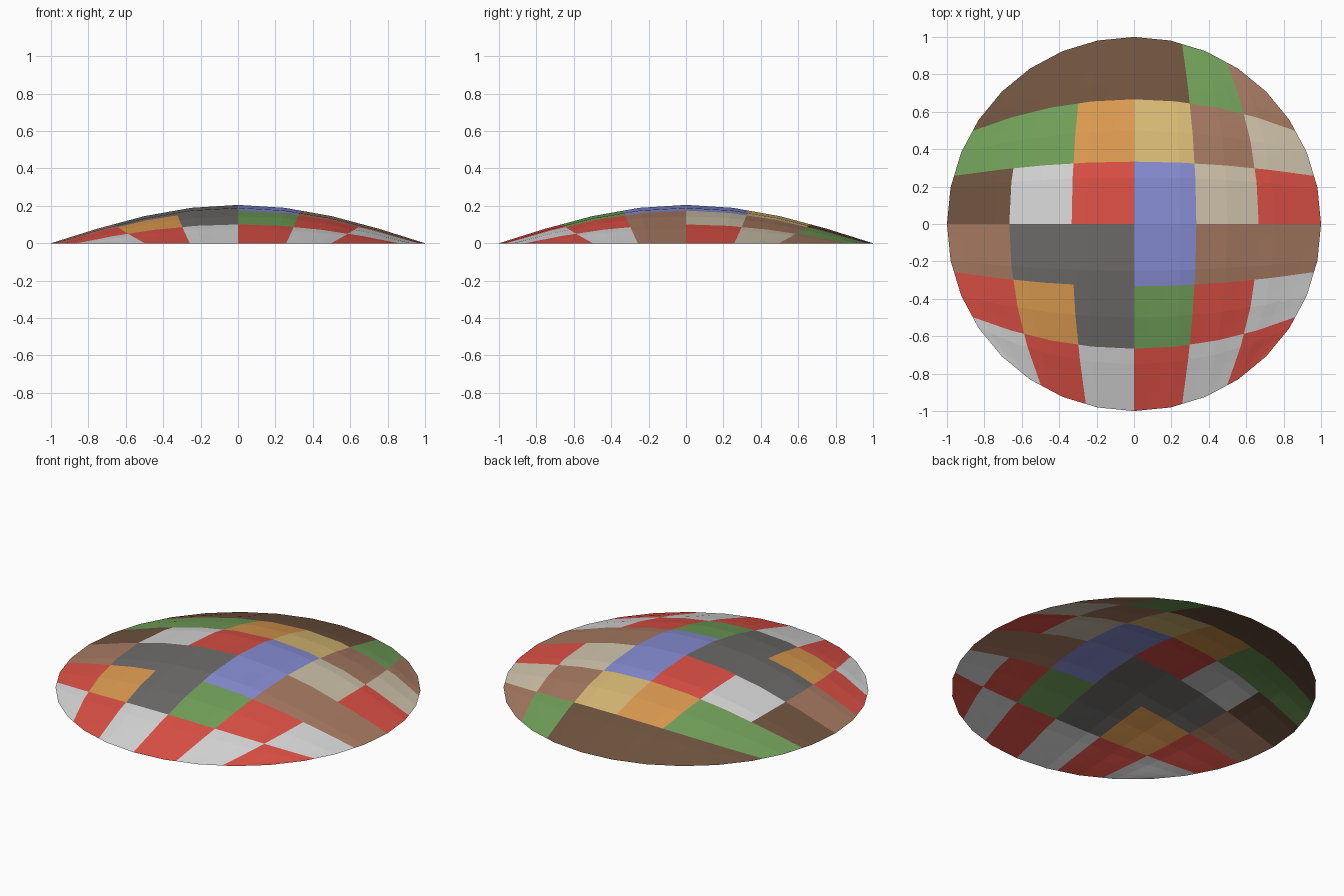
import bpy, bmesh, math
from mathutils import Vector

if "Cube" in bpy.data.objects:
    bpy.data.objects.remove(bpy.data.objects["Cube"])

HEIGHT = 0.205
COARSE, SUB = 8, 3            # visible facets per side, splits per facet for the patch edges
N = COARSE * SUB

# One flat material per patch colour (sRGB 0-255)
COLOURS = {
    "B": ("dark_brown", (112, 84, 63)),
    "G": ("leaf_green", (114, 161, 90)),
    "L": ("light_brown", (167, 122, 98)),
    "O": ("orange", (222, 156, 81)),
    "Y": ("straw_yellow", (220, 189, 119)),
    "T": ("beige", (208, 196, 172)),
    "W": ("pale_grey", (215, 215, 215)),
    "R": ("red", (220, 80, 69)),
    "P": ("lavender_blue", (136, 142, 213)),
    "D": ("dark_grey", (110, 108, 106)),
}
# Patch layout, back row first, left to right
PATCHES = ["BBBBGL",
           "GGOYLT",
           "BWRPTR",
           "LDDPLL",
           "RODGRW",
           "WRWRWR"]


def linear(c):
    c /= 255
    return c / 12.92 if c <= 0.04045 else ((c + 0.055) / 1.055) ** 2.4


def bend(u, v):
    """Square grid coordinate to disc coordinate along u."""
    a = math.pi / 4
    return u * math.cos(a * v) + (math.sin(a * u) - u * math.sin(a)) * v * v


def node(i, j):
    """Coarse dome point: a square grid pulled to a disc, raised by a cosine."""
    u, v = 2 * i / COARSE - 1, 2 * j / COARSE - 1
    x, y = bend(u, v), bend(v, u)
    r = min(1.0, math.hypot(x, y))
    return Vector((x, y, HEIGHT * math.cos(math.pi / 2 * r)))


def point(i, j):
    """Fine point lying on the coarse facets."""
    ci, cj = min(i // SUB, COARSE - 1), min(j // SUB, COARSE - 1)
    s, t = i / SUB - ci, j / SUB - cj
    low = node(ci, cj).lerp(node(ci + 1, cj), s)
    high = node(ci, cj + 1).lerp(node(ci + 1, cj + 1), s)
    return low.lerp(high, t)


# Thin open patchwork dome
mesh = bpy.data.meshes.new("patchwork_dome")
keys = list(COLOURS)
for name, rgb in COLOURS.values():
    mat = bpy.data.materials.new(name)
    mat.diffuse_color = (*[linear(c) for c in rgb], 1)
    mat.use_nodes = True
    mat.node_tree.nodes["Principled BSDF"].inputs["Base Color"].default_value = mat.diffuse_color
    mesh.materials.append(mat)

bm = bmesh.new()
grid = [[bm.verts.new(point(i, j)) for j in range(N + 1)] for i in range(N + 1)]
for i in range(N):
    for j in range(N):
        f = bm.faces.new((grid[i][j], grid[i + 1][j], grid[i + 1][j + 1], grid[i][j + 1]))
        f.material_index = keys.index(PATCHES[5 - j * 6 // N][i * 6 // N])
bm.to_mesh(mesh)
bm.free()
dome = bpy.data.objects.new("patchwork_dome", mesh)
bpy.context.collection.objects.link(dome)
